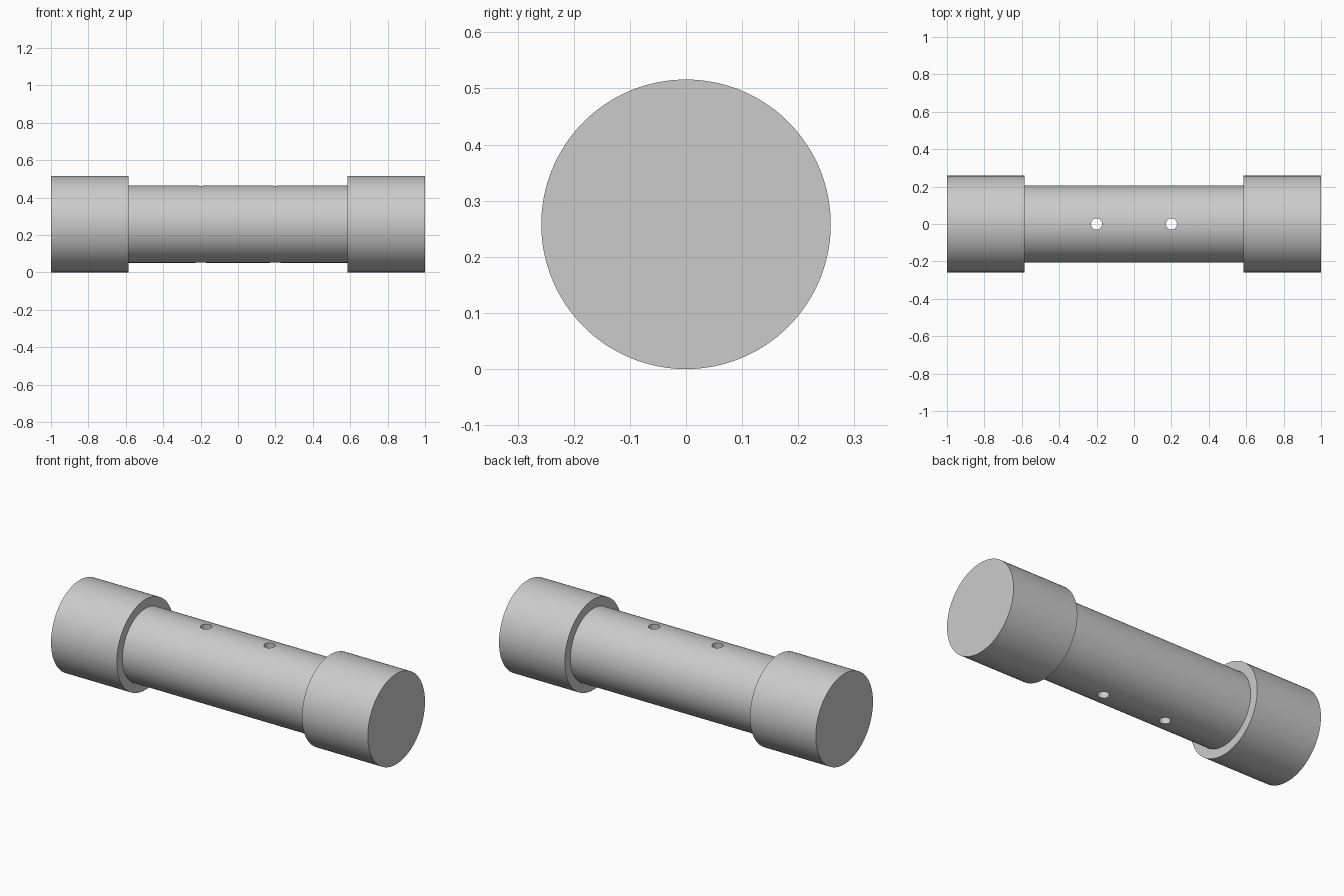
import bpy
import math

default = bpy.data.objects.get("Cube")
if default:
    bpy.data.objects.remove(default, do_unlink=True)

CAP_R, SHAFT_R, HOLE_R = 0.258, 0.207, 0.03
CAP_IN = 0.585      # inner face of each end cap
AXIS_Z = CAP_R

grey = bpy.data.materials.new("plain_grey")
grey.use_nodes = True
colour = (0.6, 0.6, 0.6, 1)
grey.diffuse_color = colour
grey.node_tree.nodes["Principled BSDF"].inputs["Base Color"].default_value = colour


def cylinder(name, radius, length, x, along_x=True, sides=128):
    bpy.ops.mesh.primitive_cylinder_add(
        vertices=sides, radius=radius, depth=length, location=(x, 0, AXIS_Z),
        rotation=(0, math.pi / 2 if along_x else 0, 0))
    obj = bpy.context.object
    obj.name = name
    obj.data.materials.append(grey)
    bpy.ops.object.transform_apply(location=False, rotation=True, scale=False)
    return obj


def smooth(obj):
    bpy.ops.object.select_all(action="DESELECT")
    obj.select_set(True)
    bpy.context.view_layer.objects.active = obj
    bpy.ops.object.shade_smooth_by_angle(angle=math.radians(30))


# Central shaft, its ends seated just inside the caps
shaft = cylinder("shaft", SHAFT_R, 2 * CAP_IN + 0.02, 0)

# Two vertical holes drilled right through the shaft
for x in (-0.2, 0.2):
    drill = cylinder("drill", HOLE_R, 1, x, along_x=False, sides=32)
    drill.hide_render = True
    cut = shaft.modifiers.new("hole", "BOOLEAN")
    cut.operation = "DIFFERENCE"
    cut.solver = "EXACT"
    cut.object = drill
    bpy.context.view_layer.objects.active = shaft
    bpy.ops.object.modifier_apply(modifier=cut.name)
    bpy.data.objects.remove(drill, do_unlink=True)
smooth(shaft)

# Wider end caps
for name, side in (("left_cap", 1), ("right_cap", -1)):
    smooth(cylinder(name, CAP_R, 1 - CAP_IN, side * (1 + CAP_IN) / 2))
